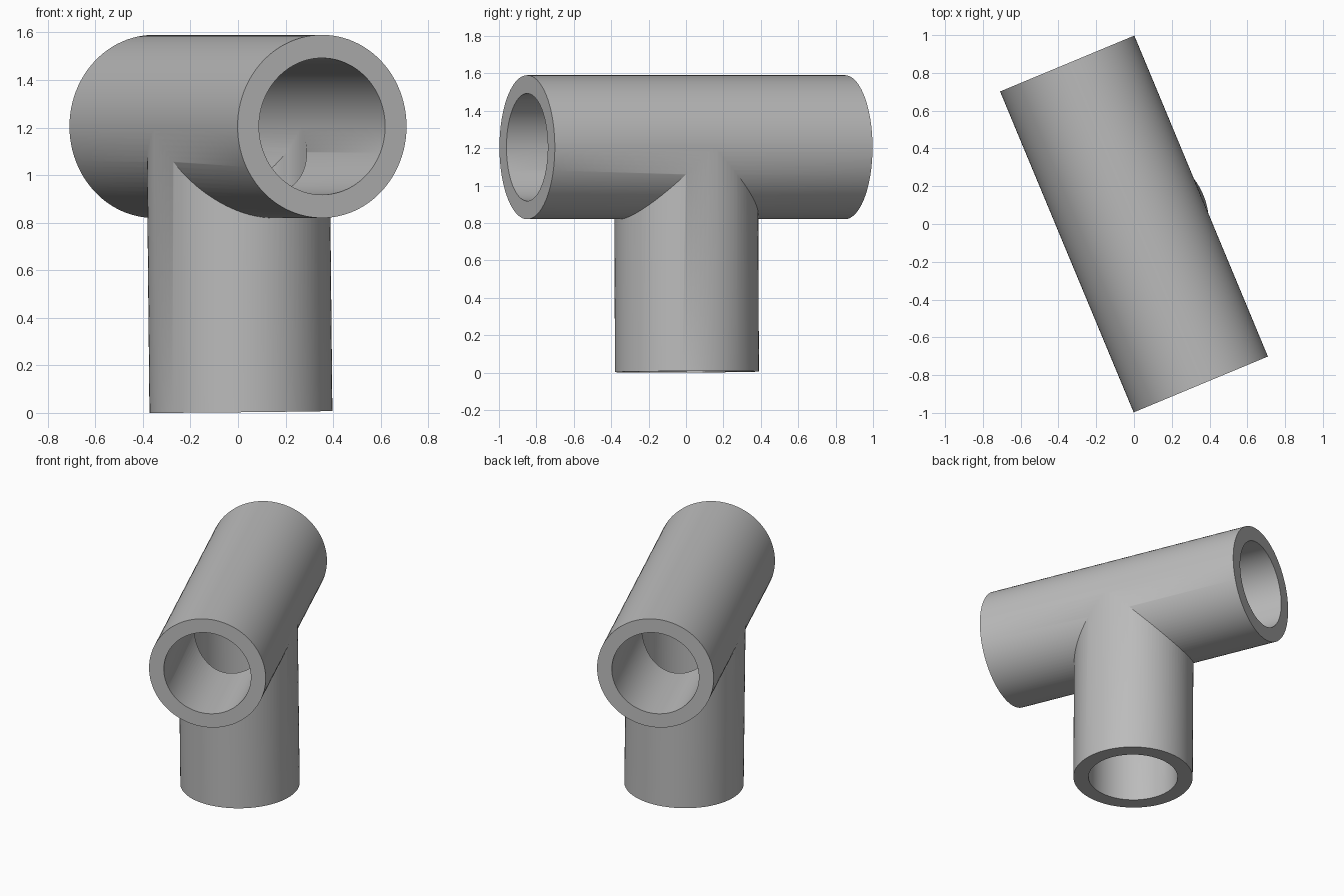
import bpy
import math
from mathutils import Matrix, Vector

if "Cube" in bpy.data.objects:
    bpy.data.objects.remove(bpy.data.objects["Cube"], do_unlink=True)

OUTER, INNER = 0.385, 0.2875   # pipe radii
HALF = 0.92                    # half length of the cross pipe
AXIS_Z = 1.205                 # height of the cross pipe axis
YAW = math.radians(22.6)       # turn of the cross pipe
TILT = 0.011                   # slight lean of the stem

grey = bpy.data.materials.new("grey")
grey.use_nodes = True
colour = (0.5, 0.5, 0.5, 1)
grey.diffuse_color = colour
grey.node_tree.nodes["Principled BSDF"].inputs["Base Color"].default_value = colour


def cylinder(name, radius, low, high, turn):
    """Cylinder from low to high on its own axis, turned about the joint."""
    bpy.ops.mesh.primitive_cylinder_add(vertices=96, radius=radius, depth=high - low)
    obj = bpy.context.object
    obj.name = name
    centre = Matrix.Translation(Vector((0, 0, (low + high) / 2)))
    joint = Matrix.Translation(Vector((0, 0, AXIS_Z)))
    obj.data.transform(joint @ turn @ centre)
    obj.data.materials.append(grey)
    return obj


def combine(target, other, operation):
    """Apply a boolean and remove its helper."""
    mod = target.modifiers.new(operation.lower(), 'BOOLEAN')
    mod.operation = operation
    mod.solver = 'EXACT'
    mod.object = other
    bpy.context.view_layer.objects.active = target
    bpy.ops.object.modifier_apply(modifier=mod.name)
    bpy.data.objects.remove(other, do_unlink=True)


yaw = Matrix.Rotation(YAW, 4, 'Z')
lying = yaw @ Matrix.Rotation(math.pi / 2, 4, 'X')
leaning = yaw @ Matrix.Rotation(-TILT, 4, 'Y')
stem_low = -AXIS_Z + OUTER * math.sin(TILT)

# Solid tee: cross pipe and stem
tee = cylinder("pipe_tee", OUTER, -HALF, HALF, lying)
stem = cylinder("stem", OUTER * 0.9995, stem_low, 0, leaning)
combine(tee, stem, 'UNION')

# Bores through both pipes
combine(tee, cylinder("cross_bore", INNER, -HALF - 0.1, HALF + 0.1, lying), 'DIFFERENCE')
combine(tee, cylinder("stem_bore", INNER * 0.9995, stem_low - 0.1, 0, leaning), 'DIFFERENCE')

# Smooth walls with sharp rims and joint creases
bpy.ops.object.select_all(action='DESELECT')
tee.select_set(True)
bpy.context.view_layer.objects.active = tee
bpy.ops.object.shade_smooth_by_angle(angle=math.radians(30))
